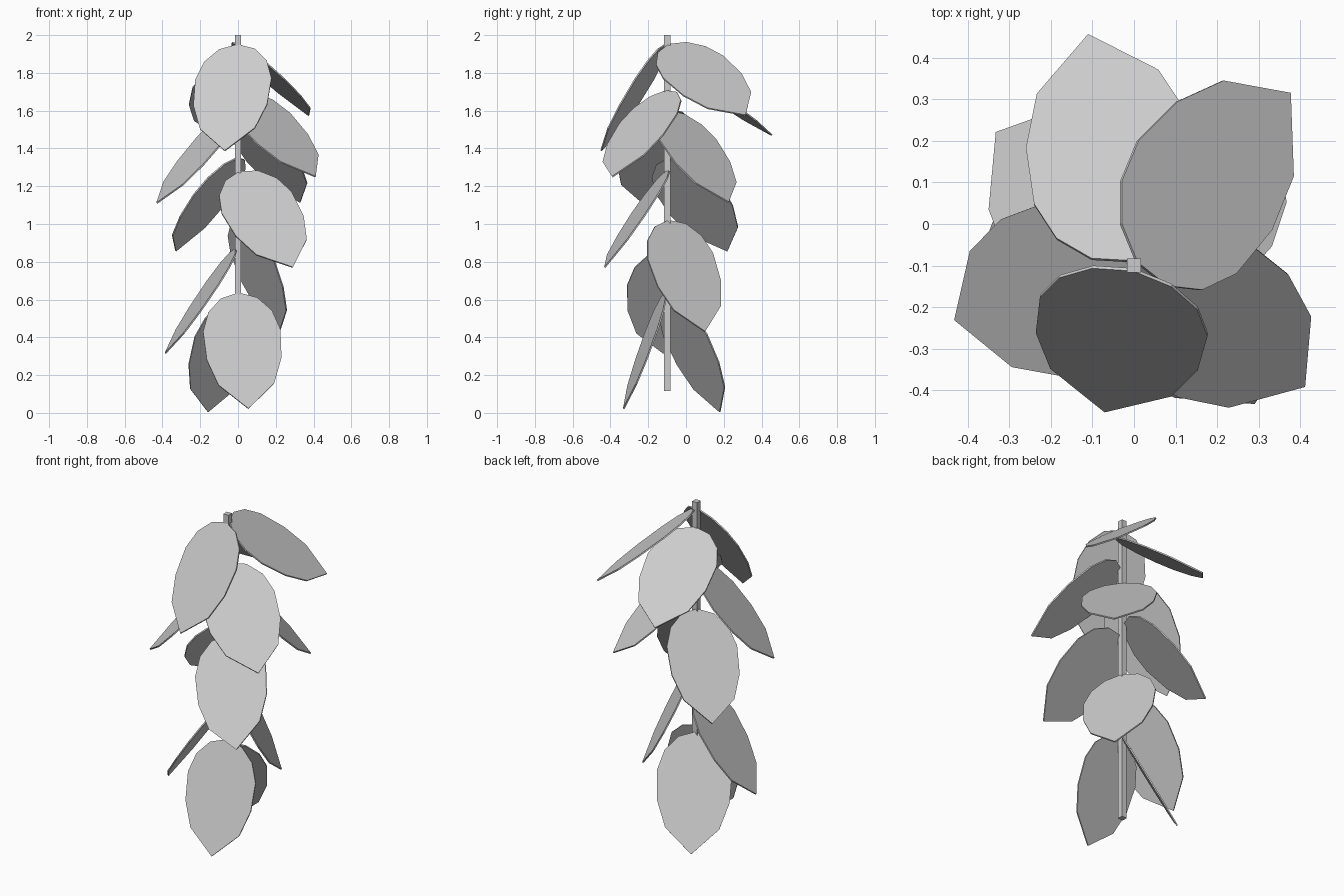
import bpy, math
from mathutils import Vector

if "Cube" in bpy.data.objects:
    bpy.data.objects.remove(bpy.data.objects["Cube"])

STEM_Y = -0.1

def mesh_object(name, verts, faces):
    me = bpy.data.meshes.new(name)
    me.from_pydata(verts, [], faces)
    me.update()
    ob = bpy.data.objects.new(name, me)
    bpy.context.collection.objects.link(ob)
    return ob

# square hanging stem
bpy.ops.mesh.primitive_cube_add(size=1, location=(0, STEM_Y, 1.0575))
stem = bpy.context.object
stem.name = "stem"
stem.scale = (0.034, 0.034, 1.885)

# half outline of one leaf: (fraction of length, half width)
HALF = [(0.045, 0.097), (0.16, 0.17), (0.325, 0.207), (0.57, 0.2), (0.79, 0.149)]
OUTLINE = [(0, 0)] + HALF + [(1, 0)] + [(t, -w) for t, w in reversed(HALF)]

# thin flat leaf from the stem to its tip, rolled about its own axis
def leaf(name, base_z, tip, roll, thick=0.008):
    tip = Vector(tip)
    out = Vector((tip.x, tip.y - STEM_Y, 0)).normalized()
    base = Vector((0, STEM_Y, base_z)) + out * 0.01
    axis = tip - base
    a = axis.normalized()
    side = Vector((0, 0, 1)).cross(a).normalized()
    up = a.cross(side)
    r = math.radians(roll)
    w = side * math.cos(r) + up * math.sin(r)
    n = a.cross(w) * thick / 2
    pts = [base + axis * t + w * s for t, s in OUTLINE]
    k = len(pts)
    verts = [p - n for p in pts] + [p + n for p in pts]
    faces = [list(range(k)), list(range(2 * k - 1, k - 1, -1))]
    faces += [[(i + 1) % k, i, i + k, (i + 1) % k + k] for i in range(k)]
    # outline runs clockwise seen from the upper face
    return mesh_object(name, verts, faces)

# leaves from top to bottom: base height, tip, roll
LEAVES = [
    (1.95, (-0.07, -0.45, 1.387), 2),
    (1.95, (0.375, 0.315, 1.575), 20),
    (1.845, (-0.11, 0.455, 1.47), 0),
    (1.705, (0.41, -0.39, 1.25), 10),
    (1.61, (-0.43, -0.23, 1.11), -4),
    (1.60, (0.33, 0.225, 1.115), 1),
    (1.35, (-0.33, 0.22, 0.857), -12),
    (1.277, (0.29, -0.43, 0.77), 25),
    (1.02, (0.22, 0.10, 0.43), 10),
    (0.868, (-0.385, -0.12, 0.315), -6),
    (0.635, (0.055, -0.33, 0.022), 5),
    (0.605, (-0.16, 0.18, 0.005), -4),
]
for i, (z, tip, roll) in enumerate(LEAVES):
    leaf(f"leaf_{i + 1:02d}", z, tip, roll)
